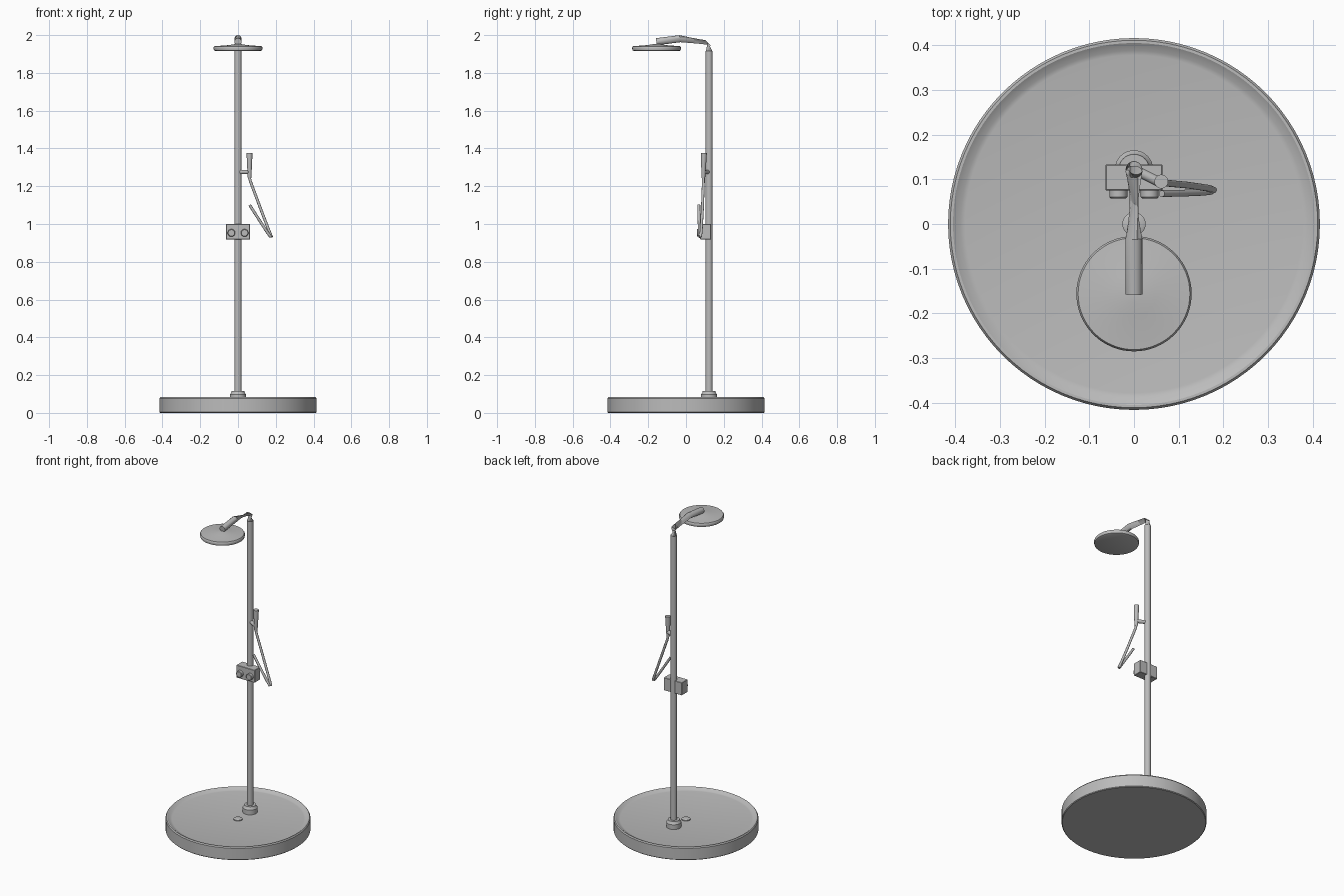
import bpy, bmesh, math
from mathutils import Vector, Matrix

cube = bpy.data.objects.get("Cube")
if cube:
    bpy.data.objects.remove(cube, do_unlink=True)

grey = bpy.data.materials.new("satin grey")
grey.use_nodes = True
COLOUR = (0.5, 0.5, 0.5, 1)
grey.diffuse_color = COLOUR
grey.node_tree.nodes["Principled BSDF"].inputs["Base Color"].default_value = COLOUR

POST = Vector((0, 0.122, 0))
PIPE = 0.0187


def finish(name, bm, angle=35):
    """Turn a bmesh into a smooth-shaded object with sharp creases."""
    bmesh.ops.remove_doubles(bm, verts=bm.verts, dist=1e-5)
    bmesh.ops.recalc_face_normals(bm, faces=bm.faces)
    me = bpy.data.meshes.new(name)
    bm.to_mesh(me)
    bm.free()
    ob = bpy.data.objects.new(name, me)
    bpy.context.collection.objects.link(ob)
    me.materials.append(grey)
    bpy.ops.object.select_all(action='DESELECT')
    bpy.context.view_layer.objects.active = ob
    ob.select_set(True)
    bpy.ops.object.shade_smooth_by_angle(angle=math.radians(angle))
    return ob


def loft(name, sections, sides=32, angle=35):
    """Skin circles given as (centre, normal, radius, twist in degrees)."""
    bm = bmesh.new()
    rings = []
    for centre, normal, radius, twist in sections:
        n = Vector(normal).normalized()
        u = Vector((1, 0, 0))
        u = (u - n * u.dot(n)).normalized() if abs(n.x) < 0.95 else Vector((0, 1, 0))
        v = n.cross(u)
        ring = []
        for i in range(sides):
            a = math.tau * i / sides + math.radians(twist)
            ring.append(bm.verts.new(Vector(centre) + radius * (u * math.cos(a) + v * math.sin(a))))
        rings.append(ring)
    for r, s in zip(rings, rings[1:]):
        for i in range(sides):
            j = (i + 1) % sides
            bm.faces.new((r[i], r[j], s[j], s[i]))
    bm.faces.new(rings[0][::-1])
    bm.faces.new(rings[-1])
    return finish(name, bm, angle)


def turned(name, centre, profile, axis=(0, 0, 1), sides=32, angle=35):
    """Round part from (radius, distance along axis) pairs."""
    c, n = Vector(centre), Vector(axis).normalized()
    return loft(name, [(c + n * h, n, r, 0) for r, h in profile], sides, angle)


# Round tray with a sloping inner rim and slightly dished floor
turned("base_tray", (0, 0, 0), [(0.412, 0), (0.416, 0.004), (0.416, 0.076), (0.411, 0.083),
       (0.405, 0.083), (0.388, 0.072), (0.378, 0.070), (0.02, 0.067)], sides=96, angle=25)
turned("drain_cover", (0, 0, 0.06), [(0.026, 0), (0.026, 0.012), (0.020, 0.015)])

# Post and its floor collar
turned("post_collar", POST, [(0.043, 0.06), (0.043, 0.098), (0.036, 0.106), (0.034, 0.115)])
turned("post", POST, [(PIPE, 0.07), (PIPE, 1.915)])

# Overhead arm: pinched neck at the bend, then a full-width pipe
loft("overhead_arm", [
    ((0, 0.122, 1.914), (0, 0, 1), PIPE, 0),
    ((0, 0.117, 1.960), (0, 0.7, 0.7), PIPE, 120),
    ((0, -0.032, 1.981), (0, -1, -0.13), PIPE, 250),
    ((0, -0.157, 1.965), (0, -1, -0.13), PIPE, 250)])

# Rain head
turned("rain_head", (0, -0.156, 1.915), [(0.118, 0), (0.127, 0.004), (0.129, 0.012),
       (0.129, 0.020), (0.125, 0.026), (0.05, 0.032), (0.02, 0.037)], sides=64)

# Valve box with two front knobs
bm = bmesh.new()
bmesh.ops.create_cube(bm, size=1, matrix=Matrix.Translation((0, 0.104, 0.959))
                      @ Matrix.Diagonal((0.128, 0.058, 0.08, 1)))
bmesh.ops.bevel(bm, geom=bm.edges[:], offset=0.002, segments=1, affect='EDGES')
finish("valve_box", bm)
for side, x in (("left", 0.035), ("right", -0.035)):
    turned(side + "_knob", (x, 0.078, 0.953), [(0.020, 0), (0.020, 0.018), (0.017, 0.021)],
           axis=(0, -1, 0), sides=24)

# Hand shower in its holder
turned("hand_holder", (0, 0.122, 1.275), [(0.011, 0), (0.011, 0.066)],
       axis=(0.06, -0.03, 0), sides=24)
loft("hand_shower", [
    ((0.061, 0.092, 1.243), (0, 0, 1), 0.009, 0),
    ((0.061, 0.092, 1.250), (0, 0, 1), 0.010, 0),
    ((0.061, 0.094, 1.345), (0, 0, 1), 0.0145, 0),
    ((0.061, 0.095, 1.375), (0, 0, 1), 0.0155, 0)], sides=24)

# Hanging hose, folded tightly at the bottom
hose_path = [(0.061, 0.092, 1.245), (0.066, 0.092, 1.225), (0.12, 0.087, 1.08),
             (0.168, 0.080, 0.955), (0.178, 0.076, 0.931), (0.172, 0.073, 0.932),
             (0.155, 0.071, 0.956), (0.11, 0.069, 1.025), (0.062, 0.068, 1.100)]
pts = [Vector(p) for p in hose_path]
sections = []
for i, p in enumerate(pts):
    tangent = pts[min(i + 1, len(pts) - 1)] - pts[max(i - 1, 0)]
    # Stable frame: the path stays close to the xz plane
    sections.append((p, tangent.normalized()))
bm = bmesh.new()
rings = []
for p, t in sections:
    u = Vector((0, 1, 0))
    u = (u - t * u.dot(t)).normalized()
    v = t.cross(u)
    rings.append([bm.verts.new(p + 0.0075 * (u * math.cos(math.tau * k / 16)
                  + v * math.sin(math.tau * k / 16))) for k in range(16)])
for r, s in zip(rings, rings[1:]):
    for k in range(16):
        bm.faces.new((r[k], r[k - 1], s[k - 1], s[k]))
bm.faces.new(rings[0])
bm.faces.new(rings[-1])
finish("hose", bm, 50)
